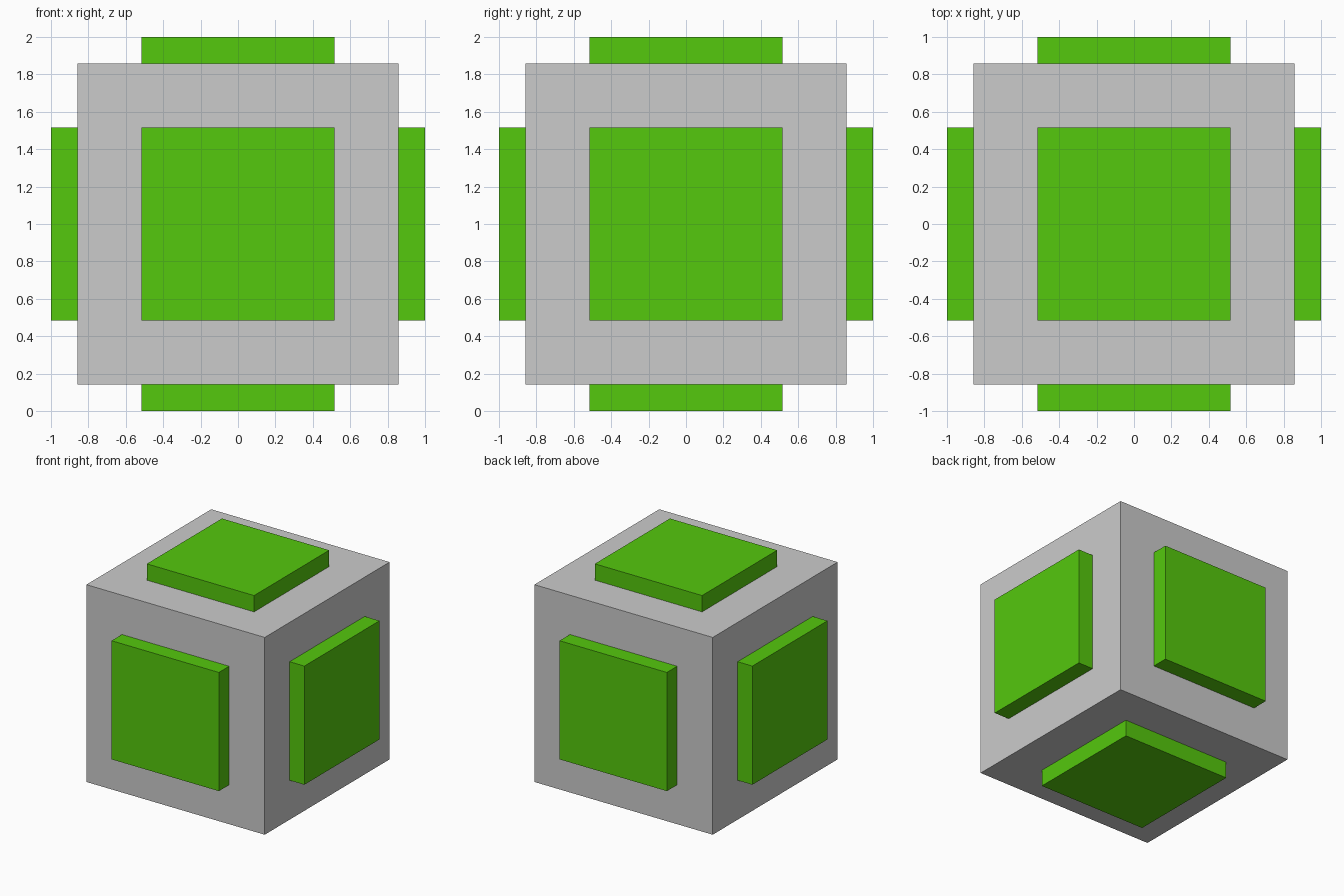
import bpy
from mathutils import Vector

if "Cube" in bpy.data.objects:
    bpy.data.objects.remove(bpy.data.objects["Cube"])

CORE = 0.858   # half size of the grey cube
PAD = 0.516    # half width of each green pad
OUT = 1.0      # distance from the centre to a pad's outer face
CENTRE = Vector((0, 0, 1))

green = bpy.data.materials.new("green")
green.diffuse_color = (0.09, 0.58, 0.004, 1)
green.use_nodes = True
green.node_tree.nodes["Principled BSDF"].inputs["Base Color"].default_value = green.diffuse_color


def box(name, centre, size, material=None):
    bpy.ops.mesh.primitive_cube_add(size=1, location=centre)
    obj = bpy.context.object
    obj.name = name
    obj.scale = size
    bpy.ops.object.transform_apply(location=False, rotation=False, scale=True)
    if material:
        obj.data.materials.append(material)
    return obj


# Grey cube body
box("cube_body", CENTRE, (2 * CORE,) * 3)

# One raised green pad on each of the six faces
names = (("left_pad", "right_pad"), ("front_pad", "back_pad"), ("bottom_pad", "top_pad"))
for axis, pair in enumerate(names):
    for name, side in zip(pair, (-1, 1)):
        offset = Vector((0, 0, 0))
        offset[axis] = side * (CORE + OUT) / 2
        size = [2 * PAD] * 3
        size[axis] = OUT - CORE
        box(name, CENTRE + offset, size, green)
